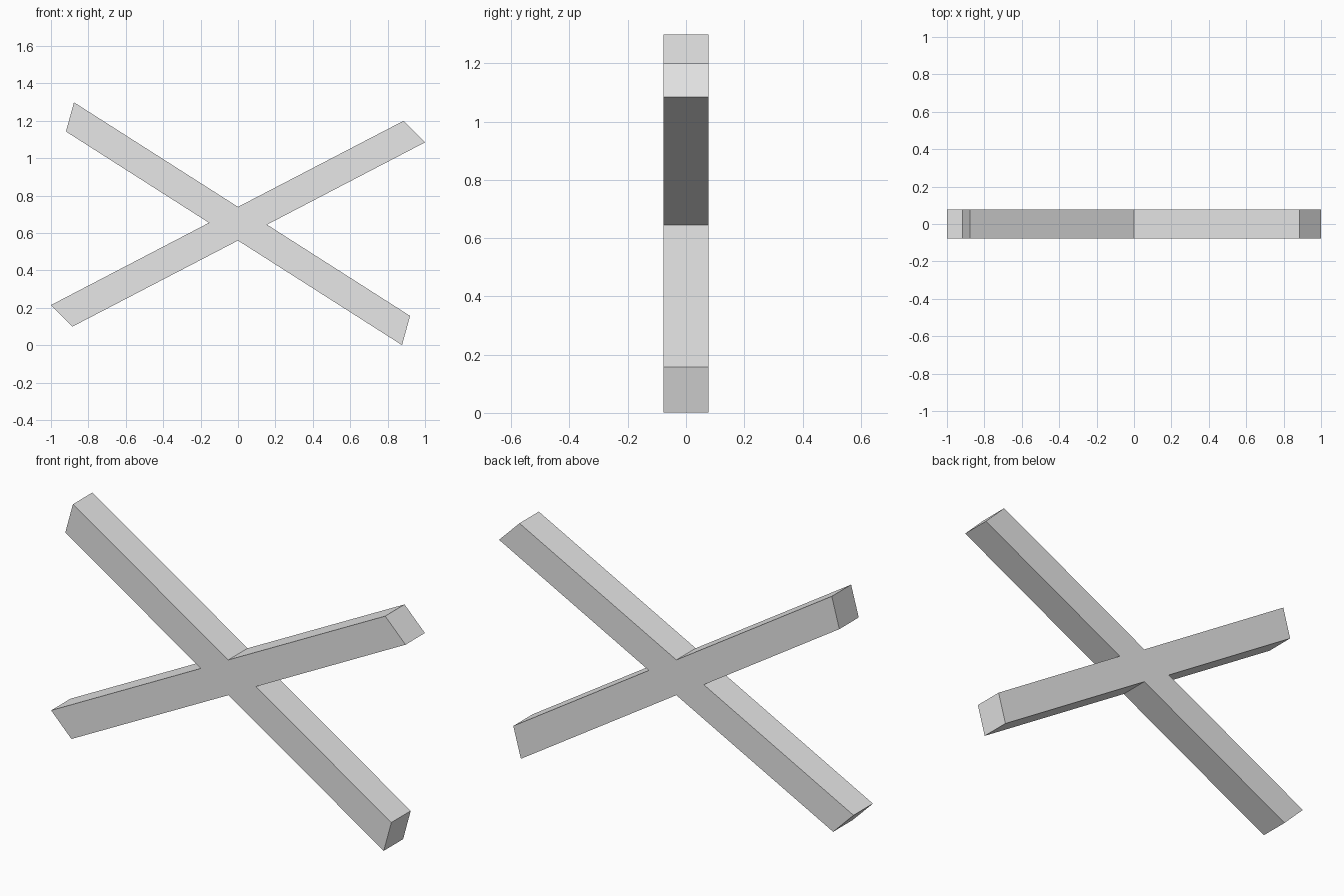
import bpy
import bmesh

cube = bpy.data.objects.get("Cube")
if cube:
    bpy.data.objects.remove(cube, do_unlink=True)

DEPTH = 0.156
CENTRE_Z = 0.65

# Single grey material
grey = bpy.data.materials.new("light_grey")
grey.use_nodes = True
colour = (0.8, 0.8, 0.8, 1.0)
grey.diffuse_color = colour
grey.node_tree.nodes["Principled BSDF"].inputs["Base Color"].default_value = colour

# Upper half of the cross outline, then its half-turn copy
half = [(1.0, 0.435), (0.885, 0.55), (0, 0.09),
        (-0.877, 0.649), (-0.92, 0.493), (-0.155, 0.005)]
outline = half + [(-x, -z) for x, z in half]

# Extrude the outline from front to back
bm = bmesh.new()
front = bm.faces.new([bm.verts.new((x, -DEPTH / 2, z + CENTRE_Z)) for x, z in outline])
result = bmesh.ops.extrude_face_region(bm, geom=[front], use_keep_orig=True)
moved = [v for v in result["geom"] if isinstance(v, bmesh.types.BMVert)]
bmesh.ops.translate(bm, verts=moved, vec=(0, DEPTH, 0))
bmesh.ops.recalc_face_normals(bm, faces=bm.faces[:])

mesh = bpy.data.meshes.new("crossed_bars")
bm.to_mesh(mesh)
bm.free()
mesh.materials.append(grey)
crossed_bars = bpy.data.objects.new("crossed_bars", mesh)
bpy.context.collection.objects.link(crossed_bars)
